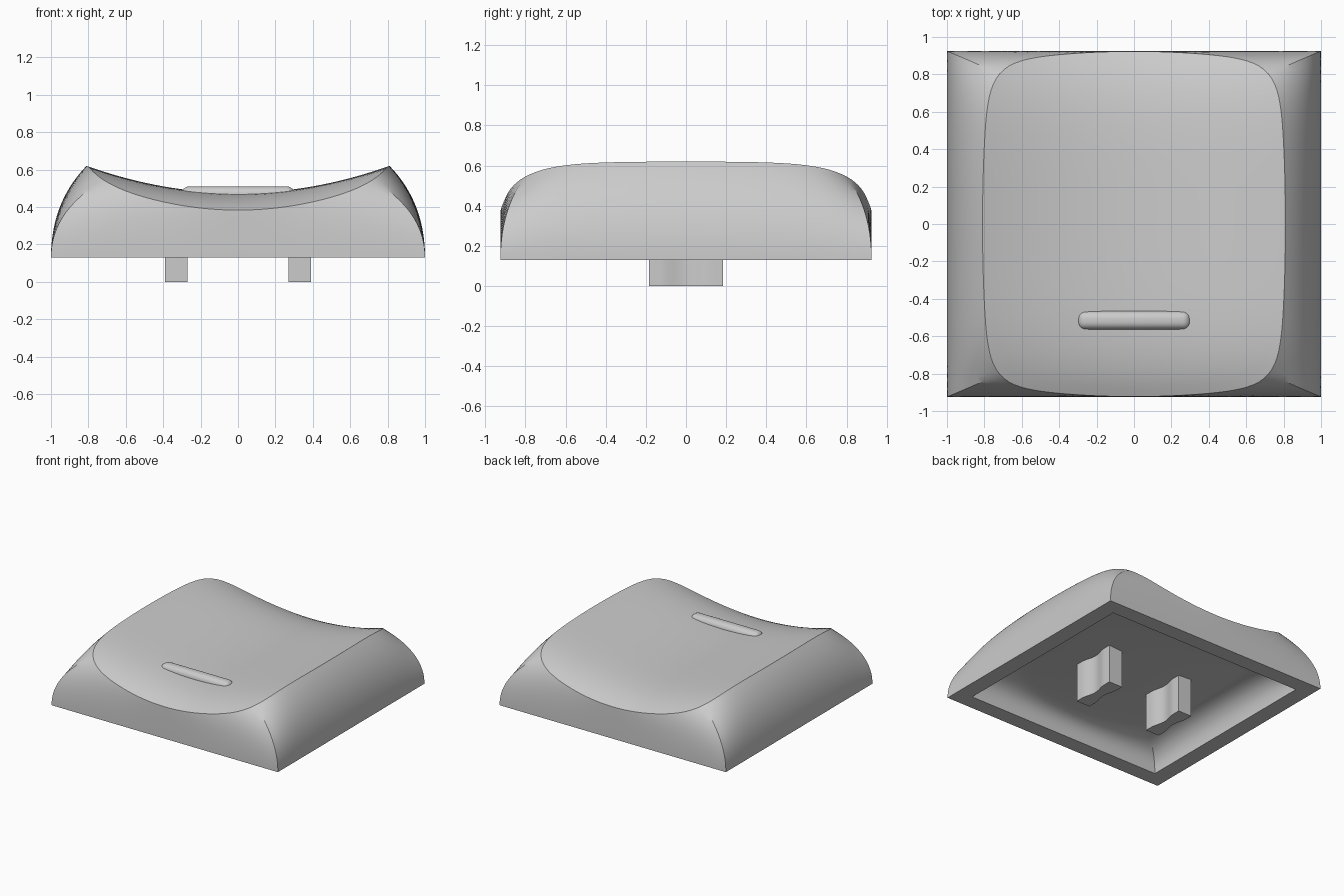
import bpy, bmesh, math

cube = bpy.data.objects.get("Cube")
if cube:
    bpy.data.objects.remove(cube, do_unlink=True)

grey = bpy.data.materials.new("light_grey")
grey.use_nodes = True
colour = (0.6, 0.6, 0.6, 1)
grey.diffuse_color = colour
grey.node_tree.nodes["Principled BSDF"].inputs["Base Color"].default_value = colour

SIDE = 40      # points along each side of the cap
STEPS = 18     # rings up each wall and across the dish
BASE = 0.13    # height of the cap's lower edge
ROOF = 0.47    # height of the hollow relative to the dish


def finish(name, bm):
    bmesh.ops.recalc_face_normals(bm, faces=bm.faces)
    mesh = bpy.data.meshes.new(name)
    bm.to_mesh(mesh)
    bm.free()
    mesh.materials.append(grey)
    obj = bpy.data.objects.new(name, mesh)
    bpy.context.collection.objects.link(obj)
    return obj


def smooth(obj, degrees=30):
    bpy.ops.object.select_all(action='DESELECT')
    obj.select_set(True)
    bpy.context.view_layer.objects.active = obj
    bpy.ops.object.shade_smooth_by_angle(angle=math.radians(degrees))


def dish(x, y, scale):
    # Scooped across x, rolling off sharply towards front and back
    z = 0.475 + 0.221 * x * x - 0.138 * abs(y) ** 5.1
    return BASE + scale * (z - BASE)


def unit_square():
    pts = [(-1 + 2 * i / SIDE, -1) for i in range(SIDE)]
    for turn in range(3):
        pts += [(-v, u) for u, v in pts[-SIDE:]]
    return pts


def rim_point(u, v, rx, ry):
    # Barrelled outline of the dish with tight round corners
    n = 9
    k = (abs(u) ** n + abs(v) ** n) ** (-1 / n)
    u, v = k * u, k * v
    return rx * u * (1 - 0.05 * v * v), ry * v * (1 - 0.07 * u * u)


def shell_rings(bx, by, rx, ry, scale, bulge):
    # Rings from the rectangular foot, up the bowed walls, to the dish centre
    rings = []
    square = unit_square()
    for i in range(STEPS + 1):
        t = i / STEPS
        a, b, c = (1 - t) ** 2, 2 * t * (1 - t), t * t
        ring = []
        for u, v in square:
            x, y = rim_point(u, v, rx, ry)
            z = dish(x, y, scale)
            knee = BASE + bulge * (z - BASE)
            ring.append(((a + b) * bx * u + c * x,
                         (a + b) * by * v + c * y,
                         a * BASE + b * knee + c * z))
        rings.append(ring)
    for i in range(1, STEPS):
        t = 1 - i / STEPS
        ring = []
        for u, v in square:
            x, y = rim_point(u, v, rx, ry)
            ring.append((t * x, t * y, dish(t * x, t * y, scale)))
        rings.append(ring)
    return rings


# Hollow cap: inner surface, flat foot and outer surface in one skin
inner = shell_rings(0.87, 0.80, 0.68, 0.65, ROOF, 0.95)
outer = shell_rings(1.0, 0.925, 0.81, 0.923, 1, 0.6)
bm = bmesh.new()
loops = [[bm.verts.new(p) for p in ring] for ring in inner[::-1] + outer]
count = 4 * SIDE
for low, high in zip(loops, loops[1:]):
    for i in range(count):
        j = (i + 1) % count
        bm.faces.new((low[i], low[j], high[j], high[i]))
for loop, scale in ((loops[0], ROOF), (loops[-1], 1)):
    centre = bm.verts.new((0, 0, dish(0, 0, scale)))
    for i in range(count):
        bm.faces.new((loop[i], loop[(i + 1) % count], centre))
smooth(finish("cap_shell", bm))

# Raised finger bar on the front of the dish
bm = bmesh.new()
bmesh.ops.create_cube(bm, size=1)
for v in bm.verts:
    v.co = (v.co.x * 0.605, v.co.y * 0.1 - 0.515, v.co.z * 0.11 + 0.455)
bmesh.ops.bevel(bm, geom=bm.edges[:], offset=0.042, segments=6,
                profile=0.5, affect='EDGES')
smooth(finish("finger_bar", bm), 40)

# Two waisted mounting stems under the cap
for side, name in ((1, "left_stem"), (-1, "right_stem")):
    bm = bmesh.new()
    edge = []
    for i in range(25):
        y = -0.185 + 0.37 * i / 24
        waist = 0.5 + 0.5 * math.cos(math.pi * min(1, abs(y) / 0.13))
        edge.append((0.06 - 0.022 * waist, y))
    outline = edge + [(-x, y) for x, y in reversed(edge)]
    face = bm.faces.new([bm.verts.new((side * 0.33 + x, y, 0)) for x, y in outline])
    top = bmesh.ops.extrude_face_region(bm, geom=[face])["geom"]
    for v in top:
        if isinstance(v, bmesh.types.BMVert):
            v.co.z = 0.33
    smooth(finish(name, bm))
